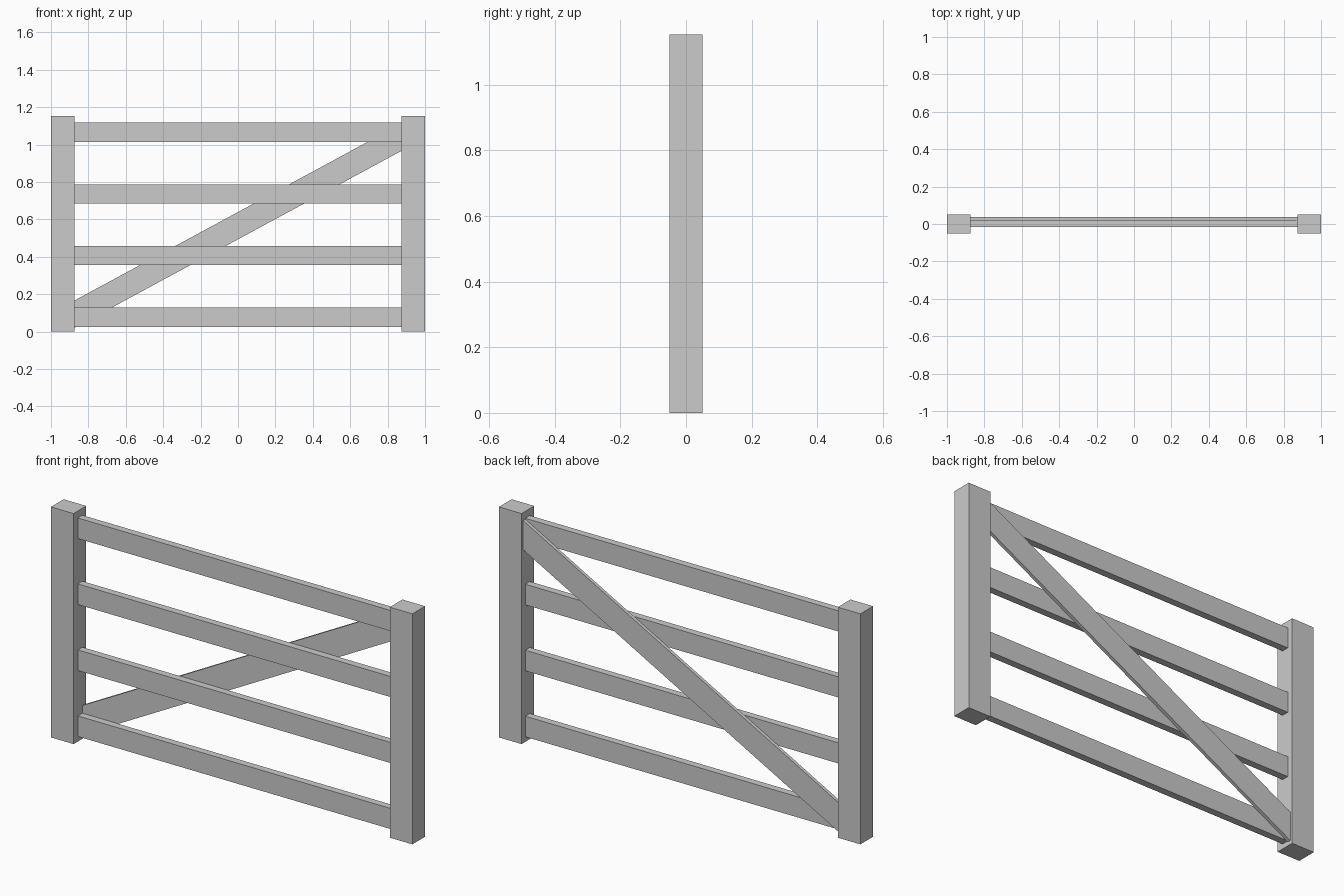
import bpy, bmesh

if "Cube" in bpy.data.objects:
    bpy.data.objects.remove(bpy.data.objects["Cube"])

grey = bpy.data.materials.new("plain grey")
grey.diffuse_color = (0.6, 0.6, 0.6, 1)
grey.use_nodes = True
grey.node_tree.nodes["Principled BSDF"].inputs["Base Color"].default_value = grey.diffuse_color


def plank(name, outline, y0, y1):
    """Extrude an x-z outline from y0 (front) to y1 (back)."""
    bm = bmesh.new()
    face = bm.faces.new([bm.verts.new((x, y0, z)) for x, z in outline])
    ext = bmesh.ops.extrude_face_region(bm, geom=[face])
    verts = [v for v in ext["geom"] if isinstance(v, bmesh.types.BMVert)]
    bmesh.ops.translate(bm, verts=verts, vec=(0, y1 - y0, 0))
    bmesh.ops.recalc_face_normals(bm, faces=bm.faces)
    mesh = bpy.data.meshes.new(name)
    bm.to_mesh(mesh)
    bm.free()
    mesh.materials.append(grey)
    obj = bpy.data.objects.new(name, mesh)
    bpy.context.collection.objects.link(obj)
    return obj


def rect(x0, x1, z0, z1):
    return [(x0, z0), (x1, z0), (x1, z1), (x0, z1)]


INNER = 0.875   # inner face of the posts
HEIGHT = 1.153

# End posts
plank("left_post", rect(-1, -INNER, 0, HEIGHT), -0.05, 0.05)
plank("right_post", rect(INNER, 1, 0, HEIGHT), -0.05, 0.05)

# Four horizontal rails
for i in range(4):
    z = 0.025 + i * 0.33
    plank(f"rail_{i + 1}", rect(-INNER, INNER, z, z + 0.103), -0.016, 0.02)

# Diagonal brace on the back of the rails, trimmed flush to the posts
plank("diagonal_brace",
      [(-INNER, 0.02), (INNER, 0.967), (INNER, 1.113), (-INNER, 0.166)],
      0.02, 0.037)
